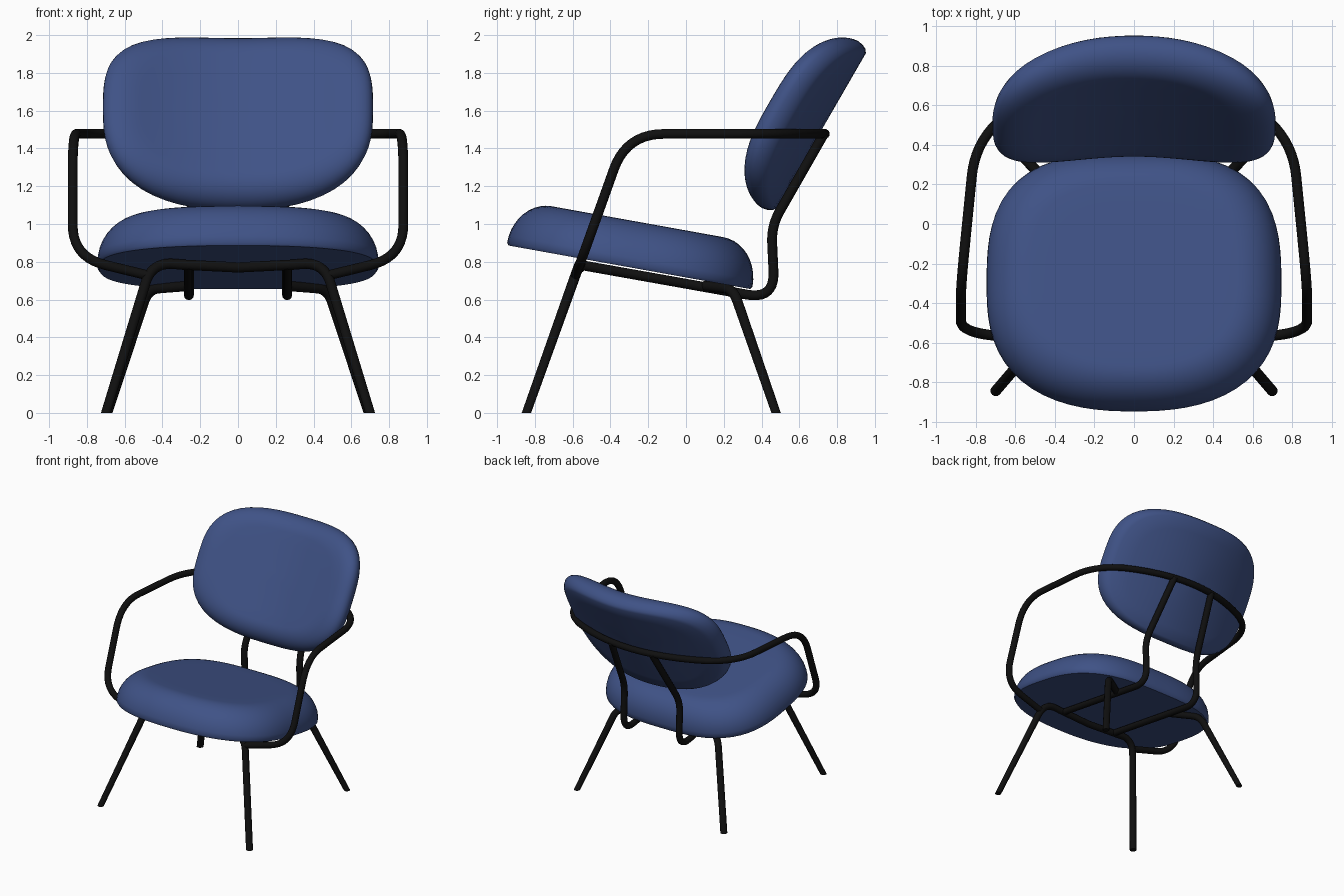
import bpy, bmesh, math
from mathutils import Vector, Matrix

if "Cube" in bpy.data.objects:
    bpy.data.objects.remove(bpy.data.objects["Cube"])


def material(name, rgb):
    m = bpy.data.materials.new(name)
    m.diffuse_color = (*rgb, 1)
    m.use_nodes = True
    m.node_tree.nodes["Principled BSDF"].inputs["Base Color"].default_value = m.diffuse_color
    return m


BLUE = material("blue fabric", (0.05, 0.085, 0.24))
BLACK = material("black metal", (0.005, 0.005, 0.005))


def smooth(ob, angle):
    bpy.ops.object.select_all(action='DESELECT')
    ob.select_set(True)
    bpy.context.view_layer.objects.active = ob
    bpy.ops.object.shade_smooth_by_angle(angle=math.radians(angle))


def cushion(name, half_u, half_v, profile, power, bend, origin, tilt):
    """Stack scaled superellipse rings from (scale, height) pairs, bend across u."""
    n = 72
    bm = bmesh.new()
    place = Matrix.Translation(origin) @ Matrix.Rotation(math.radians(tilt), 4, 'X')
    rings = []
    for s, h in profile:
        ring = []
        for i in range(n):
            a = 2 * math.pi * i / n
            c, d = math.cos(a), math.sin(a)
            p = power(d)
            r = s * (abs(c) ** p + abs(d) ** p) ** (-1 / p)
            u, v = half_u * r * c, half_v * r * d
            ring.append(bm.verts.new(place @ Vector((u, v, h + bend * u * u))))
        rings.append(ring)
    for lo, hi in zip(rings, rings[1:]):
        for i in range(n):
            j = (i + 1) % n
            bm.faces.new((lo[i], lo[j], hi[j], hi[i]))
    bm.faces.new(rings[0][::-1])
    bm.faces.new(rings[-1])
    bmesh.ops.recalc_face_normals(bm, faces=bm.faces)
    me = bpy.data.meshes.new(name)
    bm.to_mesh(me)
    bm.free()
    me.materials.append(BLUE)
    ob = bpy.data.objects.new(name, me)
    bpy.context.collection.objects.link(ob)
    smooth(ob, 45)
    return ob


def dome(start, inset, z0, height):
    """Quarter-round edge that runs into a flat middle."""
    arc = [math.pi / 2 * k / 10 for k in range(11)]
    edge = [(start - inset * (1 - math.cos(a)), z0 + (height - z0) * math.sin(a)) for a in arc]
    return edge + [(s, height) for s in (0.55, 0.4, 0.25, 0.1, 0.02)]


def rounded(points):
    """Points are (x, y, z, corner length); corners become smooth bends."""
    out = []
    for i, p in enumerate(points):
        b, t = Vector(p[:3]), p[3]
        if t == 0:
            out.append(b)
            continue
        a = b + (Vector(points[i - 1][:3]) - b).normalized() * t
        c = b + (Vector(points[i + 1][:3]) - b).normalized() * t
        for k in range(11):
            f = k / 10
            out.append(a * (1 - f) ** 2 + b * 2 * f * (1 - f) + c * f * f)
    return out


def tube(name, points, radius=0.026):
    path = rounded(points)
    cu = bpy.data.curves.new(name, 'CURVE')
    cu.dimensions = '3D'
    cu.bevel_depth = radius
    cu.bevel_resolution = 4
    cu.use_fill_caps = True
    sp = cu.splines.new('POLY')
    sp.points.add(len(path) - 1)
    for q, p in zip(sp.points, path):
        q.co = (*p, 1)
    cu.materials.append(BLACK)
    ob = bpy.data.objects.new(name, cu)
    bpy.context.collection.objects.link(ob)
    bpy.ops.object.select_all(action='DESELECT')
    ob.select_set(True)
    bpy.context.view_layer.objects.active = ob
    bpy.ops.object.convert(target='MESH')
    ob = bpy.context.object
    for v in ob.data.vertices:  # flat feet on the floor
        if v.co.z < 0.03:
            v.co.z = 0
    smooth(ob, 40)
    return ob


def flip(points):
    return [(-p[0], *p[1:]) for p in points]


def mirrored(half):
    """Full path from a half that ends on the centre line."""
    return half + flip(half[:-1])[::-1]


# Cushions
inner = [(0.02, 0), (0.25, 0), (0.5, 0), (0.75, 0)]
cushion("seat", 0.745, 0.66, inner + [(0.985, 0)] + dome(1.0, 0.3, 0.015, 0.245),
        lambda d: 2.75 + 0.25 * d, 0, (0, -0.30, 0.771), -10.2)
cushion("backrest", 0.715, 0.51,
        inner + [(0.93, 0), (0.965, 0.012), (0.988, 0.035)] + dome(1.0, 0.3, 0.065, 0.2),
        lambda d: 3.0, 0.353, (0, 0.715, 1.493), 60)

# Front legs: one hoop under the seat
tube("front_leg_hoop", mirrored([
    (0.70, -0.845, 0, 0), (0.455, -0.56, 0.80, 0.12),
    (0.30, -0.56, 0.785, 0), (0, -0.56, 0.77, 0)]), 0.027)

# Armrests: one loop running behind the backrest
arm = [(0.485, -0.584, 0.73, 0), (0.875, -0.548, 0.825, 0.18),
       (0.875, -0.315, 1.477, 0.2), (0.80, 0.44, 1.477, 0.2)]
arm += [(x, 0.735 - 0.43 * x * x, 1.477, 0) for x in (0.6, 0.5, 0.4, 0.3, 0.2, 0.1, 0)]
tube("armrest_loop", mirrored(arm))

# Rear legs and the rails that carry seat and backrest
rear_leg = [(0.69, 0.477, 0, 0), (0.475, 0.25, 0.655, 0.07), (0.26, 0.10, 0.672, 0)]
rail = [(0.26, -0.57, 0.785, 0), (0.26, 0.47, 0.60, 0.15),
        (0.26, 0.452, 0.99, 0.09), (0.19, 0.73, 1.477, 0)]
for side, f in (("right", lambda p: p), ("left", flip)):
    tube("rear_leg_" + side, f(rear_leg), 0.027)
    tube("support_rail_" + side, f(rail))
